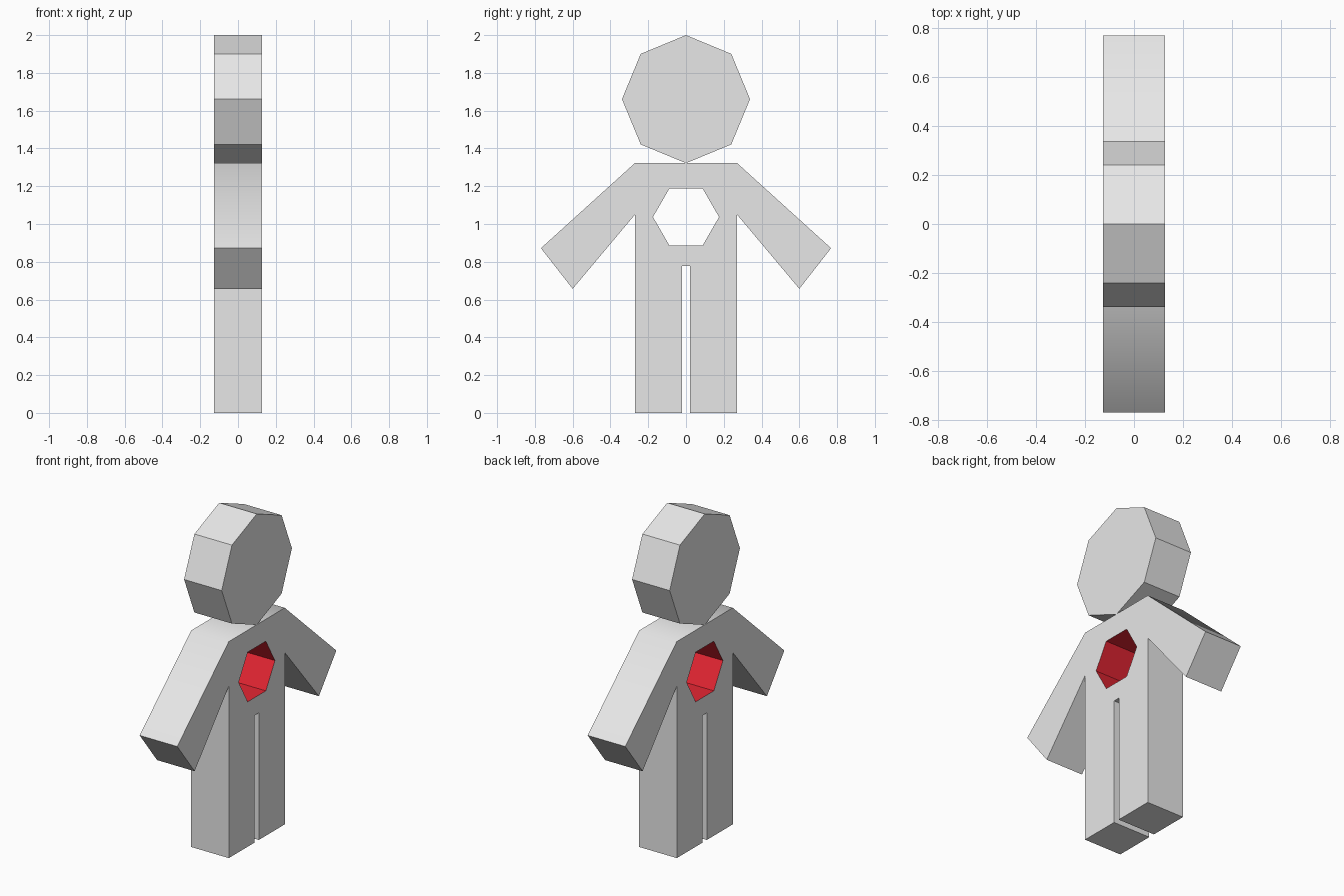
import bpy, bmesh, math
from mathutils import Vector

if "Cube" in bpy.data.objects:
    bpy.data.objects.remove(bpy.data.objects["Cube"])

HALF = 0.127                 # half thickness along x
HOLE = Vector((0, 0, 1.037)) # centre of the chest opening


def material(name, rgb):
    m = bpy.data.materials.new(name)
    m.diffuse_color = (*rgb, 1)
    m.use_nodes = True
    m.node_tree.nodes["Principled BSDF"].inputs["Base Color"].default_value = m.diffuse_color
    return m


grey = material("light grey", (0.8, 0.8, 0.8))
red = material("red", (0.83, 0.02, 0.035))


def polygon(sides, radius, cz, start=0.0):
    return [(radius * math.cos(start + math.tau * i / sides),
             cz + radius * math.sin(start + math.tau * i / sides)) for i in range(sides)]


def slab(name, loops, mats):
    """Fill y/z outlines (later ones are holes) and extrude them along x."""
    bm = bmesh.new()
    for loop in loops:
        vs = [bm.verts.new((-HALF, y, z)) for y, z in loop]
        for i, v in enumerate(vs):
            bm.edges.new((v, vs[(i + 1) % len(vs)]))
    bmesh.ops.triangle_fill(bm, edges=bm.edges[:], use_beauty=True, normal=(1, 0, 0))
    ext = bmesh.ops.extrude_face_region(bm, geom=bm.faces[:], use_keep_orig=True)
    moved = [g for g in ext["geom"] if isinstance(g, bmesh.types.BMVert)]
    bmesh.ops.translate(bm, verts=moved, vec=(2 * HALF, 0, 0))
    bmesh.ops.recalc_face_normals(bm, faces=bm.faces[:])
    # walls of the chest opening take the second colour
    for f in bm.faces:
        c = f.calc_center_median()
        if len(mats) > 1 and abs(f.normal.x) < 0.1 and math.hypot(c.y, c.z - HOLE.z) < 0.2:
            f.material_index = 1
    me = bpy.data.meshes.new(name)
    bm.to_mesh(me)
    bm.free()
    for m in mats:
        me.materials.append(m)
    ob = bpy.data.objects.new(name, me)
    bpy.context.collection.objects.link(ob)
    bpy.ops.object.select_all(action='DESELECT')
    ob.select_set(True)
    bpy.context.view_layer.objects.active = ob
    # shoulders blend softly, everything else stays sharp
    bpy.ops.object.shade_smooth_by_angle(angle=math.radians(43.5))
    return ob


# Body: half outline from the leg gap up to the shoulder, mirrored
half = [(0.02, 0.777), (0.02, 0), (0.27, 0), (0.27, 1.05),
        (0.6, 0.657), (0.768, 0.872), (0.27, 1.323)]
outline = half + [(-y, z) for y, z in reversed(half)]
slab("body", [outline, polygon(6, 0.175, HOLE.z)], [grey, red])

# Head: octagon with a corner at the top
slab("head", [polygon(8, 0.339, 1.661, math.pi / 2)], [grey])
